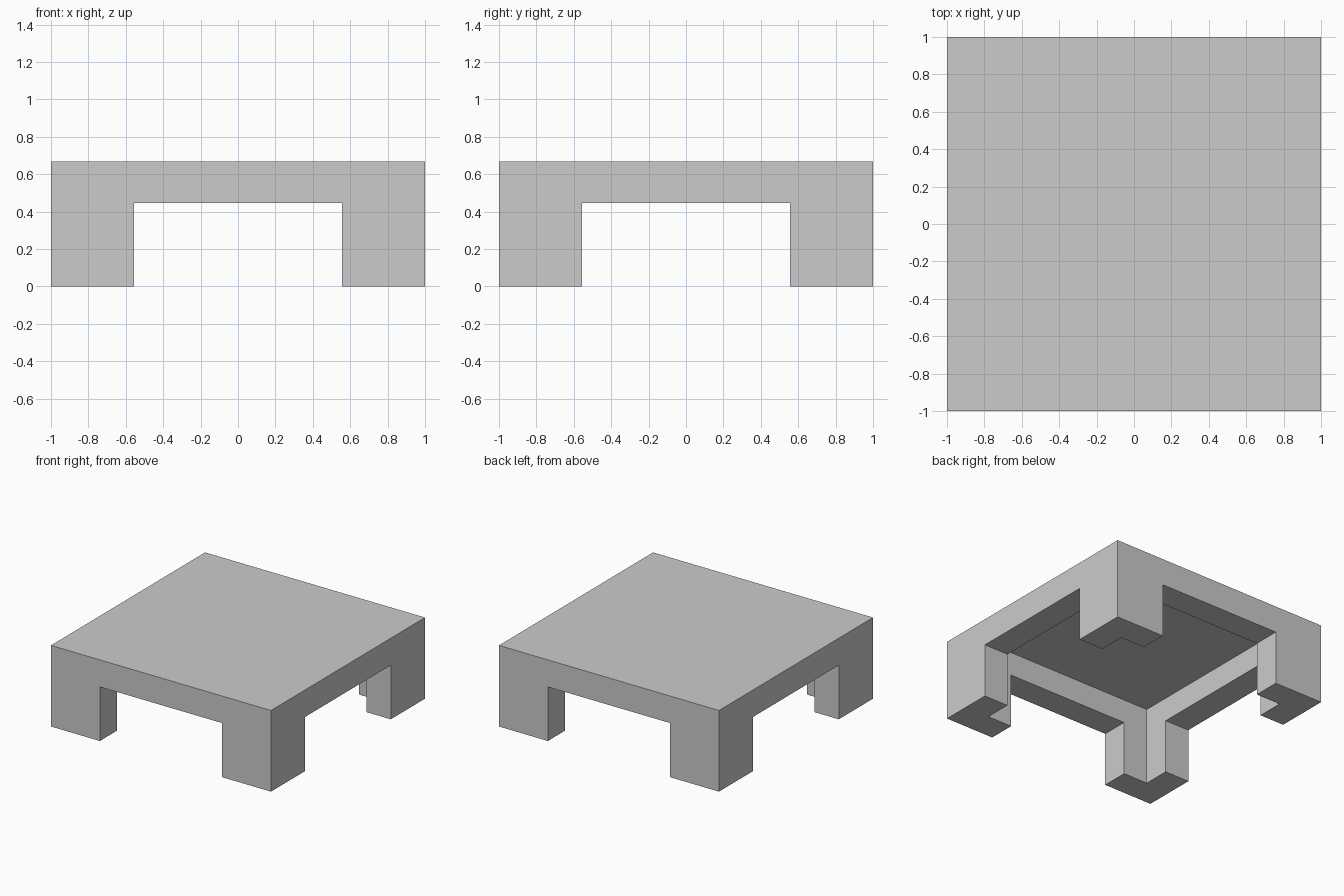
import bpy

if "Cube" in bpy.data.objects:
    bpy.data.objects.remove(bpy.data.objects["Cube"])

UNIT = 2 / 9            # wall thickness
HEIGHT = 3 * UNIT
RAIL_Z = 2 * UNIT       # underside of the rails
CEILING_Z = 0.64        # underside of the thin top


def box(name, half_x, half_y, z0, z1):
    bpy.ops.mesh.primitive_cube_add(size=2, location=(0, 0, (z0 + z1) / 2))
    ob = bpy.context.object
    ob.name = name
    ob.scale = (half_x, half_y, (z1 - z0) / 2)
    bpy.ops.object.transform_apply(location=True, rotation=False, scale=True)
    return ob


# Solid block that becomes the table
table = box("table", 1, 1, 0, HEIGHT)

# Hollow underside, then openings that leave four L-shaped legs
opening = 1 - 2 * UNIT
cutters = [
    box("hollow_cutter", 1 - UNIT, 1 - UNIT, -0.2, CEILING_Z),
    box("front_back_opening_cutter", opening, 1.2, -0.3, RAIL_Z),
    box("side_opening_cutter", 1.2, opening, -0.4, RAIL_Z),
]
bpy.context.view_layer.objects.active = table
for cutter in cutters:
    cutter.hide_render = True
    mod = table.modifiers.new(cutter.name, 'BOOLEAN')
    mod.operation = 'DIFFERENCE'
    mod.solver = 'EXACT'
    mod.object = cutter
    bpy.ops.object.modifier_apply(modifier=mod.name)
for cutter in cutters:
    bpy.data.objects.remove(cutter, do_unlink=True)
